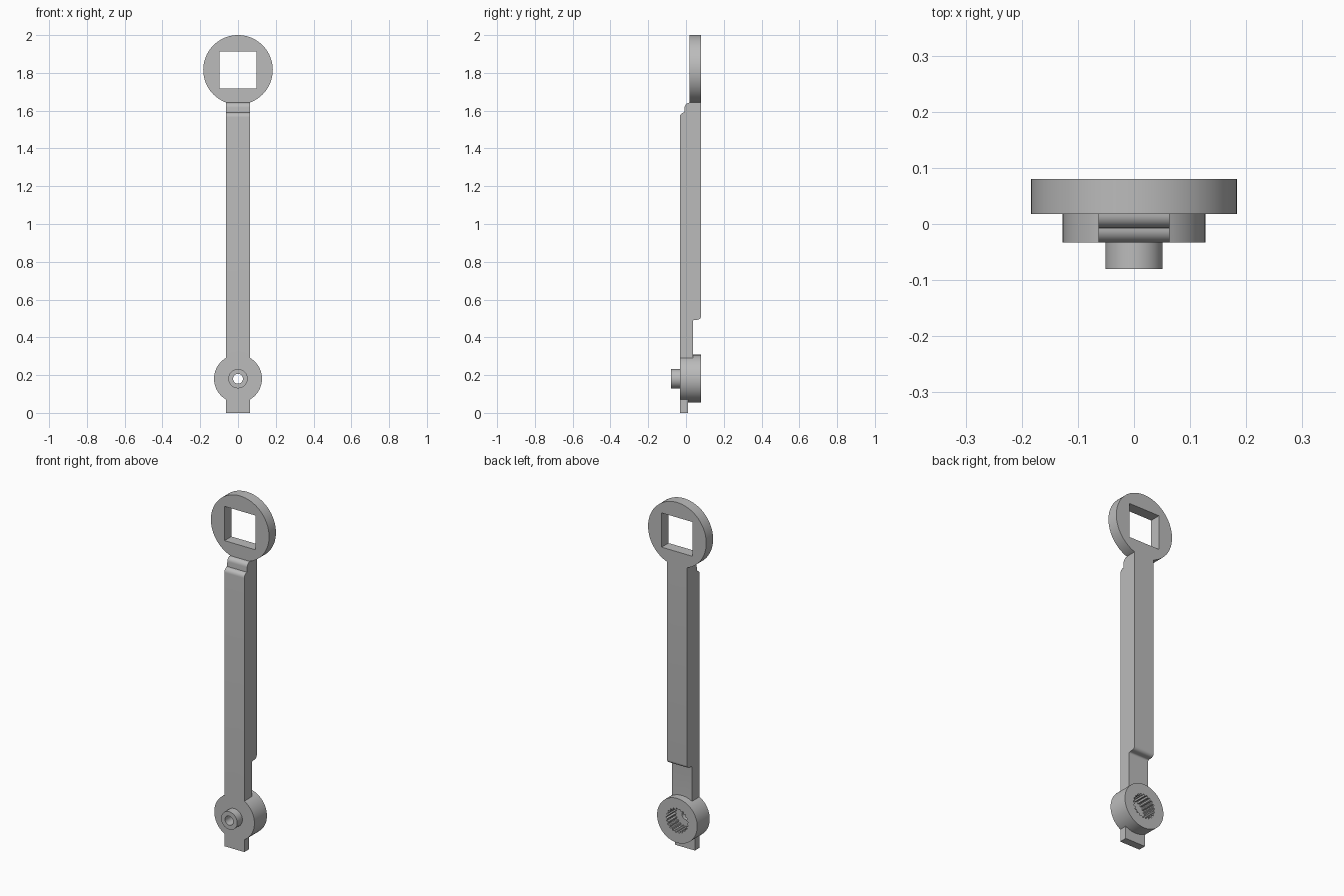
import bpy, bmesh, math
from mathutils import Vector

cube = bpy.data.objects.get("Cube")
if cube:
    bpy.data.objects.remove(cube, do_unlink=True)

GREY = (0.5, 0.5, 0.5, 1)
mat = bpy.data.materials.new("plain grey")
mat.use_nodes = True
mat.diffuse_color = GREY
mat.node_tree.nodes["Principled BSDF"].inputs["Base Color"].default_value = GREY

HUB_Z, RING_Z = 0.181, 1.816
FRONT, BACK, STEP, RING_FRONT = -0.033, 0.08, -0.007, 0.018


def extrude(name, points, offset):
    """Prism made from a closed outline swept along the offset."""
    bm = bmesh.new()
    face = bm.faces.new([bm.verts.new(p) for p in points])
    swept = bmesh.ops.extrude_face_region(bm, geom=[face])["geom"]
    bmesh.ops.translate(bm, vec=Vector(offset),
                        verts=[v for v in swept if isinstance(v, bmesh.types.BMVert)])
    bmesh.ops.recalc_face_normals(bm, faces=bm.faces)
    mesh = bpy.data.meshes.new(name)
    bm.to_mesh(mesh)
    bm.free()
    mesh.materials.append(mat)
    obj = bpy.data.objects.new(name, mesh)
    bpy.context.collection.objects.link(obj)
    return obj


def disc(name, radius, z, y0, y1, sides=64, tooth=0):
    """Disc along y; a tooth depth alternates the rim radius in pairs."""
    pts = []
    for i in range(sides):
        a = math.tau * i / sides
        r = radius - tooth * (i // 2 % 2)
        pts.append((r * math.sin(a), y0, z + r * math.cos(a)))
    return extrude(name, pts, (0, y1 - y0, 0))


def combine(target, other, operation):
    mod = target.modifiers.new(other.name, 'BOOLEAN')
    mod.operation, mod.object, mod.solver = operation, other, 'EXACT'
    bpy.context.view_layer.objects.active = target
    bpy.ops.object.modifier_apply(modifier=mod.name)
    bpy.data.objects.remove(other, do_unlink=True)


def arc(y, z, r, start, end, n=8):
    """Quarter round in the side profile, angles in degrees."""
    angles = [math.radians(start + (end - start) * i / n) for i in range(n + 1)]
    return [(y + r * math.cos(a), z + r * math.sin(a)) for a in angles]


# Arm side profile: rounded steps below the ring, relief near the hub
ROUND = 0.025
profile = [(0.01, 0), (FRONT, 0)]
profile += arc(FRONT + ROUND, 1.565, ROUND, 180, 90)
profile += arc(STEP + ROUND, 1.617, ROUND, 180, 90)
profile += [(RING_FRONT, 1.66), (BACK, 1.66)]
profile += arc(BACK - 0.02, 0.513, 0.02, 0, -90)
profile += arc(0.046, 0.483, 0.01, 90, 180)
profile += [(0.036, HUB_Z), (0.01, HUB_Z)]
WIDTH = 0.063
arm = extrude("lever_arm", [(-WIDTH, y, z) for y, z in profile], (2 * WIDTH, 0, 0))

# Solid parts joined to the arm
combine(arm, disc("end_ring", 0.184, RING_Z, RING_FRONT, BACK, 96), 'UNION')
combine(arm, disc("hub", 0.127, HUB_Z, FRONT, BACK), 'UNION')
combine(arm, disc("front_boss", 0.051, HUB_Z, -0.08, -0.02), 'UNION')

# Square window, screw bore and splined rear socket
HALF = 0.098
window = [(sx * HALF, -0.2, RING_Z + sz * HALF)
          for sx, sz in ((-1, -1), (1, -1), (1, 1), (-1, 1))]
combine(arm, extrude("square_window", window, (0, 0.4, 0)), 'DIFFERENCE')
combine(arm, disc("screw_bore", 0.026, HUB_Z, -0.2, 0.2, 32), 'DIFFERENCE')
combine(arm, disc("spline_socket", 0.07, HUB_Z, 0.0, 0.2, 84, 0.008), 'DIFFERENCE')

# Smooth rounds, crisp edges
bpy.ops.object.select_all(action='DESELECT')
arm.select_set(True)
bpy.context.view_layer.objects.active = arm
bpy.ops.object.shade_smooth_by_angle(angle=math.radians(30))
